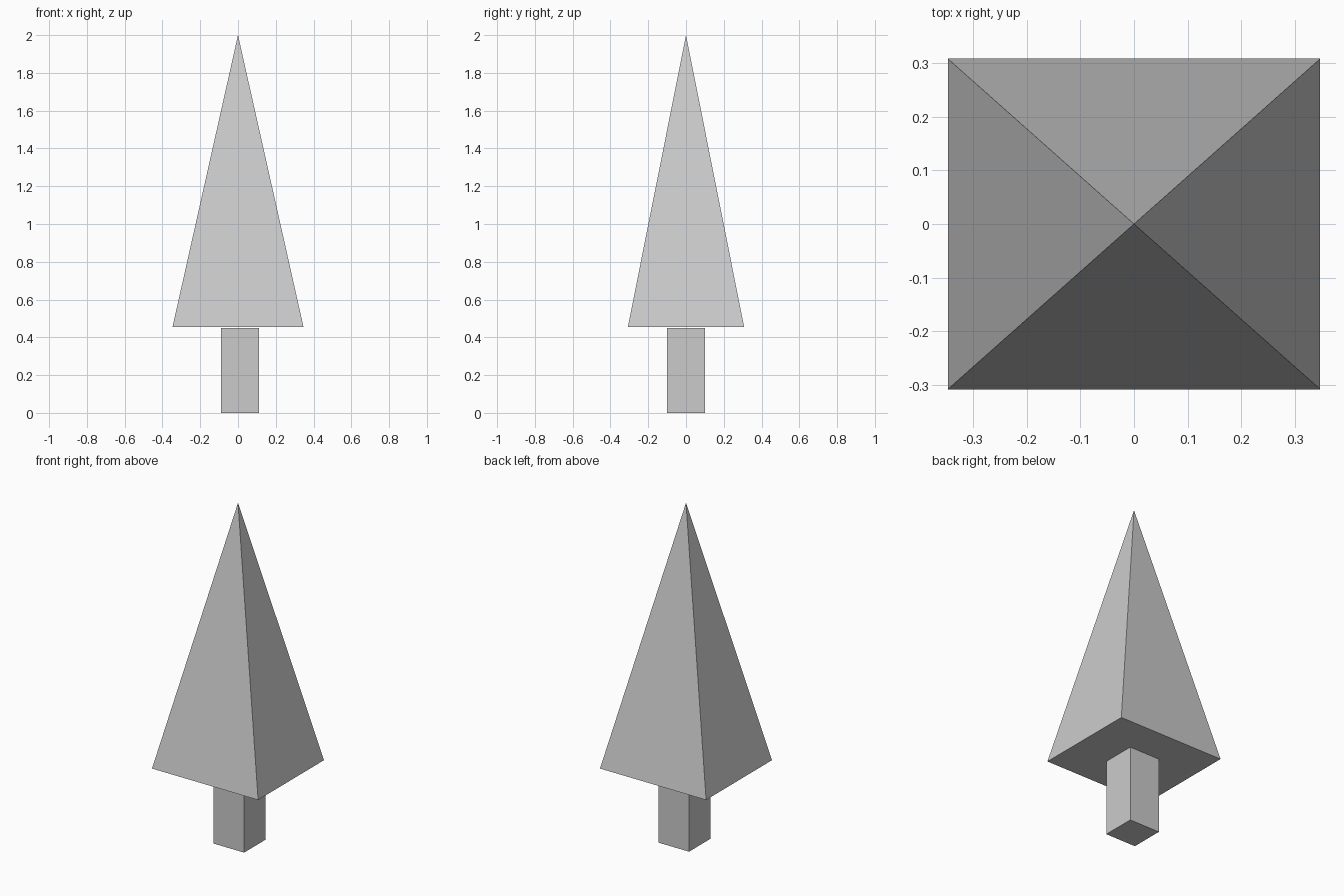
import bpy
import math
from mathutils import Matrix

if "Cube" in bpy.data.objects:
    bpy.data.objects.remove(bpy.data.objects["Cube"])

TRUNK_TOP = 0.45
CROWN_BASE, CROWN_TOP = 0.454, 2.0
HALF_X, HALF_Y = 0.347, 0.308

# Trunk: square post, slightly off centre in x
bpy.ops.mesh.primitive_cube_add(size=1, location=(0.01, 0, TRUNK_TOP / 2))
trunk = bpy.context.object
trunk.name = "trunk"
trunk.data.transform(Matrix.Diagonal((0.2, 0.2, TRUNK_TOP, 1)))

# Foliage: four-sided pyramid with a rectangular closed base
bpy.ops.mesh.primitive_cone_add(
    vertices=4, radius1=math.sqrt(2), radius2=0, depth=CROWN_TOP - CROWN_BASE,
    end_fill_type='NGON', location=(0, 0, (CROWN_BASE + CROWN_TOP) / 2))
foliage = bpy.context.object
foliage.name = "foliage"
foliage.data.transform(Matrix.Diagonal((HALF_X, HALF_Y, 1, 1))
                       @ Matrix.Rotation(math.radians(45), 4, 'Z'))
